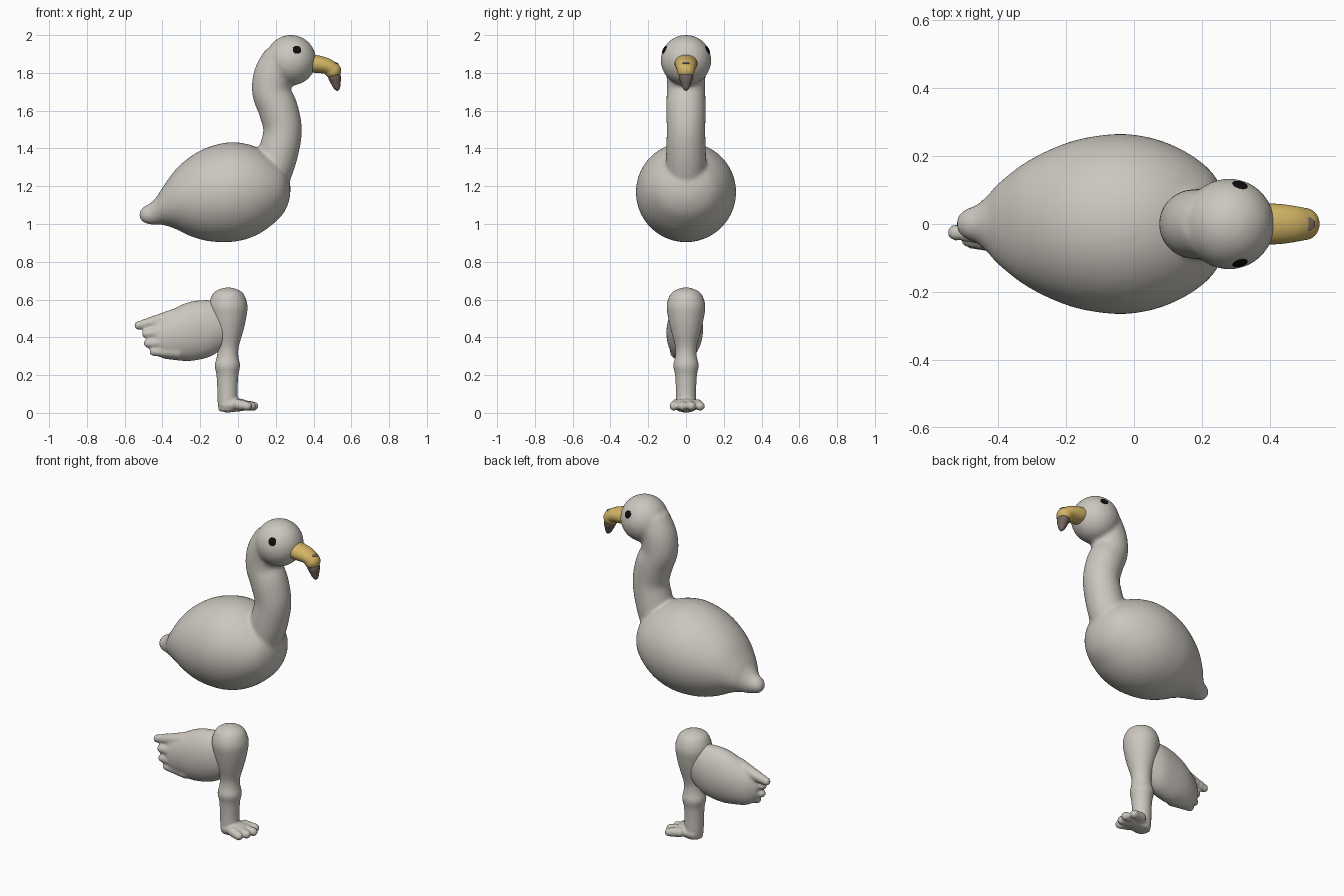
import bpy, bmesh, math
from mathutils import Vector, Matrix

if "Cube" in bpy.data.objects:
    bpy.data.objects.remove(bpy.data.objects["Cube"])


def material(name, rgb):
    m = bpy.data.materials.new(name)
    m.diffuse_color = (*rgb, 1)
    m.use_nodes = True
    m.node_tree.nodes["Principled BSDF"].inputs["Base Color"].default_value = m.diffuse_color
    return m


GREY = material("warm grey", (0.60, 0.57, 0.52))
YELLOW = material("beak yellow", (0.65, 0.46, 0.13))
BROWN = material("beak tip brown", (0.17, 0.13, 0.11))
BLACK = material("eye black", (0.004, 0.004, 0.004))


def spline(keys, steps=6):
    """Catmull-Rom samples through tuples of numbers."""
    k = [Vector(p) for p in keys]
    out = []
    for i in range(len(k) - 1):
        a, b, c, d = k[max(i - 1, 0)], k[i], k[i + 1], k[min(i + 2, len(k) - 1)]
        for s in range(steps):
            t = s / steps
            out.append(0.5 * (2 * b + (c - a) * t + (2 * a - 5 * b + 4 * c - d) * t * t
                              + (3 * b - a - 3 * c + d) * t ** 3))
    return out + [k[-1]]


def loft(bm, keys, axis=None, sides=40):
    """Elliptic rings (x, y, z, radius along y, radius across) on a path in the xz plane."""
    pts = spline(keys)
    rings = []
    for i, p in enumerate(pts):
        c = Vector(p[:3])
        t = axis
        if t is None:
            t = Vector(pts[min(i + 1, len(pts) - 1)][:3]) - Vector(pts[max(i - 1, 0)][:3])
            t.y = 0
            t.normalize()
        side = Vector((0, 1, 0))
        up = t.cross(side)
        ry, ru = max(p[3], 0.002), max(p[4], 0.002)
        rings.append([bm.verts.new(c + side * ry * math.cos(a) + up * ru * math.sin(a))
                      for a in (2 * math.pi * j / sides for j in range(sides))])
    faces = [bm.faces.new((r[j], r[(j + 1) % sides], q[(j + 1) % sides], q[j]))
             for r, q in zip(rings, rings[1:]) for j in range(sides)]
    faces += [bm.faces.new(rings[0][::-1]), bm.faces.new(rings[-1])]
    bmesh.ops.recalc_face_normals(bm, faces=faces)


def ball(bm, c, r, scale=(1, 1, 1), rot=None):
    m = Matrix.Translation(c) @ (rot or Matrix()) @ Matrix.Diagonal((*scale, 1))
    bmesh.ops.create_uvsphere(bm, u_segments=32, v_segments=20, radius=r, matrix=m)


def finger(bm, a, b, r0, r1):
    """Tapered round-ended digit made from overlapping balls."""
    for i in range(7):
        t = i / 6
        ball(bm, Vector(a).lerp(Vector(b), t), r0 + (r1 - r0) * t)


def finish(name, bm, mat, voxel=0, smooth=5):
    me = bpy.data.meshes.new(name)
    bm.to_mesh(me)
    bm.free()
    me.materials.append(mat)
    me.polygons.foreach_set("use_smooth", [True] * len(me.polygons))
    ob = bpy.data.objects.new(name, me)
    bpy.context.collection.objects.link(ob)
    if voxel:  # fuse overlapping pieces into one soft skin
        r = ob.modifiers.new("fuse", 'REMESH')
        r.mode, r.voxel_size, r.use_smooth_shade = 'VOXEL', voxel, True
        s = ob.modifiers.new("soften", 'SMOOTH')
        s.factor, s.iterations = 0.5, smooth
    return ob


X, Z = Vector((1, 0, 0)), Vector((0, 0, 1))
HEAD = Vector((0.28, 0, 1.867))

# body, neck and head
bm = bmesh.new()
body = [(-0.524, 1.047, .003, .003), (-0.515, 1.048, .026, .026), (-0.495, 1.05, .044, .044),
        (-0.465, 1.054, .055, .056), (-0.43, 1.07, .085, .075), (-0.40, 1.094, .118, .098),
        (-0.333, 1.13, .172, .155), (-0.254, 1.146, .216, .209), (-0.16, 1.158, .25, .248),
        (-0.05, 1.168, .265, .264), (0.04, 1.172, .256, .253), (0.12, 1.175, .229, .222),
        (0.19, 1.178, .188, .174), (0.24, 1.182, .138, .126), (0.27, 1.185, .068, .064),
        (0.278, 1.185, .003, .003)]
loft(bm, [(x, 0, z, ry, rz) for x, z, ry, rz in body], X, 56)
neck = [(0.15, 1.20, .10), (0.185, 1.29, .106), (0.217, 1.39, .105), (0.236, 1.5, .102),
        (0.212, 1.61, .105), (0.177, 1.70, .102), (0.187, 1.79, .103), (0.235, 1.87, .105)]
loft(bm, [(x, 0, z, r, r) for x, z, r in neck])
ball(bm, HEAD, 0.134)
finish("body_neck_and_head", bm, GREY, 0.011)

# eyes: thin discs on the head surface
for name, s in (("eye_near", -1), ("eye_far", 1)):
    d = Vector((0.033, 0.118 * s, 0.057)).normalized()
    bm = bmesh.new()
    ball(bm, HEAD + d * 0.132, 0.023, (1, 1, 0.2), d.to_track_quat('Z', 'Y').to_matrix().to_4x4())
    finish(name, bm, BLACK)

# upper beak
bm = bmesh.new()
loft(bm, [(0.35, 0, 1.855, .06, .05), (0.42, 0, 1.846, .06, .047),
          (0.47, 0, 1.836, .054, .042), (0.505, 0, 1.817, .047, .038)])
ball(bm, (0.503, 0, 1.812), 0.045, (0.97, 1.06, 1))
finish("beak", bm, YELLOW, 0.006, 3)

# hooked beak tip and the small spot above it
bm = bmesh.new()
loft(bm, [(0.505, 0, 1.81, .036, .033), (0.511, 0, 1.775, .037, .034), (0.517, 0, 1.745, .027, .026),
          (0.523, 0, 1.718, .016, .016), (0.526, 0, 1.705, .003, .003)], Z, 24)
finish("beak_hook", bm, BROWN)
bm = bmesh.new()
n = Vector((0.3, 0, 1)).normalized()
ball(bm, (0.515, 0, 1.853), 0.019, (1, 1, 0.22), n.to_track_quat('Z', 'Y').to_matrix().to_4x4())
finish("beak_spot", bm, BROWN)

# leg with rounded hip, knee and ankle, fused with the toed foot
bm = bmesh.new()
hip = [(-0.052, 0.665, .004), (-0.052, 0.655, .045), (-0.052, 0.63, .081), (-0.052, 0.57, .102),
       (-0.051, 0.50, .094), (-0.051, 0.43, .078), (-0.053, 0.35, .057), (-0.055, 0.30, .057),
       (-0.056, 0.25, .067), (-0.056, 0.20, .058), (-0.056, 0.13, .054), (-0.055, 0.06, .053),
       (-0.055, 0.008, .047)]
loft(bm, [(x, 0, z, r, r) for x, z, r in hip], Z)
ball(bm, (-0.055, 0, 0.042), 0.05, (1, 1.15, 0.82))
loft(bm, [(-0.06, 0, 0.042, .055, .038), (-0.01, 0, 0.042, .066, .036),
          (0.03, 0, 0.042, .076, .03), (0.05, 0, 0.04, .06, .02)], X)
for y, tip in ((-0.064, 0.05), (-0.02, 0.072), (0.028, 0.084), (0.076, 0.062)):
    finger(bm, (0.0, y * 0.8, 0.045), (tip, y, 0.036), 0.028, 0.024)
finish("leg_and_foot", bm, GREY, 0.007, 4)

# wing: plump blade ending in feather fingers
bm = bmesh.new()
wing = [(-0.07, 0.462, .07, .115), (-0.15, 0.447, .09, .15), (-0.25, 0.432, .093, .157),
        (-0.33, 0.418, .086, .139), (-0.40, 0.402, .066, .112), (-0.44, 0.40, .045, .085),
        (-0.47, 0.40, .02, .05)]
loft(bm, [(x, -0.09 * max(0, -x - 0.15), z, ry, rz) for x, z, ry, rz in wing], X)
feathers = [((-0.34, -0.03, 0.505), (-0.525, -0.025, 0.463), .045, .024),
            ((-0.34, -0.055, 0.435), (-0.485, -0.045, 0.42), .042, .024),
            ((-0.34, -0.055, 0.375), (-0.475, -0.05, 0.368), .04, .024),
            ((-0.32, -0.045, 0.325), (-0.445, -0.05, 0.325), .04, .024)]
for a, b, r0, r1 in feathers:
    finger(bm, a, b, r0, r1)
finish("wing", bm, GREY, 0.008, 4)
